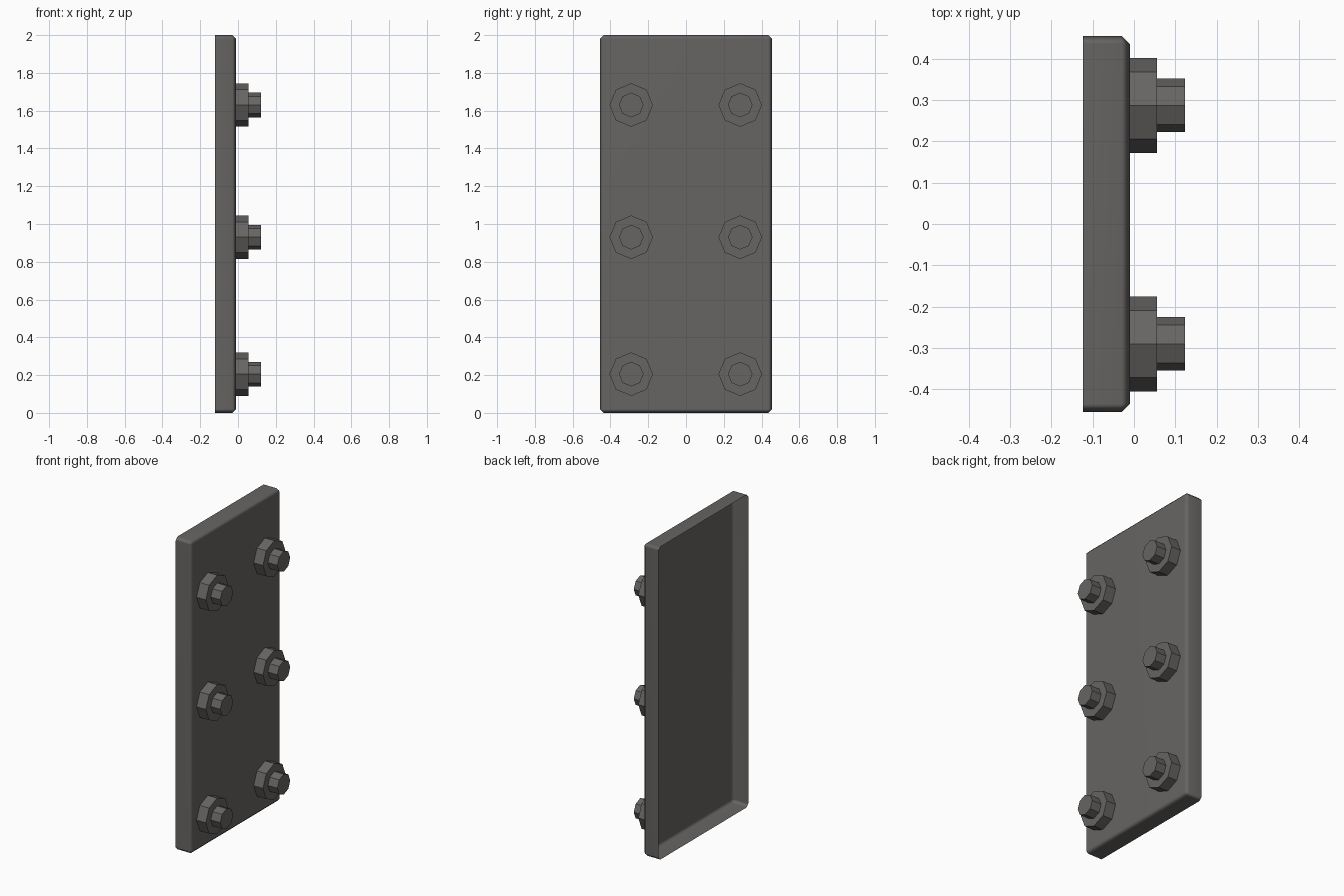
import bpy, bmesh, math
from mathutils import Matrix

if "Cube" in bpy.data.objects:
    bpy.data.objects.remove(bpy.data.objects["Cube"])

metal = bpy.data.materials.new("dark warm grey metal")
metal.diffuse_color = (0.135, 0.13, 0.125, 1)
metal.use_nodes = True
metal.node_tree.nodes["Principled BSDF"].inputs["Base Color"].default_value = metal.diffuse_color


def make_object(name, bm):
    mesh = bpy.data.meshes.new(name)
    bm.to_mesh(mesh)
    bm.free()
    mesh.materials.append(metal)
    obj = bpy.data.objects.new(name, mesh)
    bpy.context.collection.objects.link(obj)
    return obj


# Plate: a box with bevelled edges on the outer side, open at the back
X0, X1, HALF_Y, HEIGHT = -0.123, -0.01, 0.455, 2.0
bm = bmesh.new()
bmesh.ops.create_cube(bm, size=1)
for v in bm.verts:
    v.co = ((X0 + X1) / 2 + v.co.x * (X1 - X0), v.co.y * 2 * HALF_Y, (v.co.z + 0.5) * HEIGHT)
rim = [e for e in bm.edges if max(v.co.x for v in e.verts) > X1 - 1e-4]
bmesh.ops.bevel(bm, geom=rim, offset=0.02, segments=1, affect='EDGES')
back = [f for f in bm.faces if f.normal.x < -0.9]
bmesh.ops.delete(bm, geom=back, context='FACES_ONLY')
plate = make_object("plate", bm)
for o in bpy.context.selected_objects:
    o.select_set(False)
plate.select_set(True)
bpy.context.view_layer.objects.active = plate
bpy.ops.object.shade_smooth_by_angle(angle=math.radians(60))
# keep the broad front and side faces flat, blend across the bevels
mod = plate.modifiers.new("weighted normals", 'WEIGHTED_NORMAL')
mod.keep_sharp = True


# Octagonal prism pointing along +x
def octagon(name, radius, x0, x1, y, z):
    bm = bmesh.new()
    bmesh.ops.create_cone(bm, cap_ends=True, segments=8, radius1=radius, radius2=radius, depth=x1 - x0,
                          matrix=Matrix.Translation(((x0 + x1) / 2, y, z)) @ Matrix.Rotation(math.pi / 2, 4, 'Y'))
    make_object(name, bm)


# Bolts: wide nut and narrow stud end, three rows of two
for z in (0.205, 0.93, 1.63):
    for y in (-0.29, 0.287):
        octagon("nut", 0.115, X1, 0.056, y, z)
        octagon("stud", 0.065, 0.056, 0.123, y, z)
